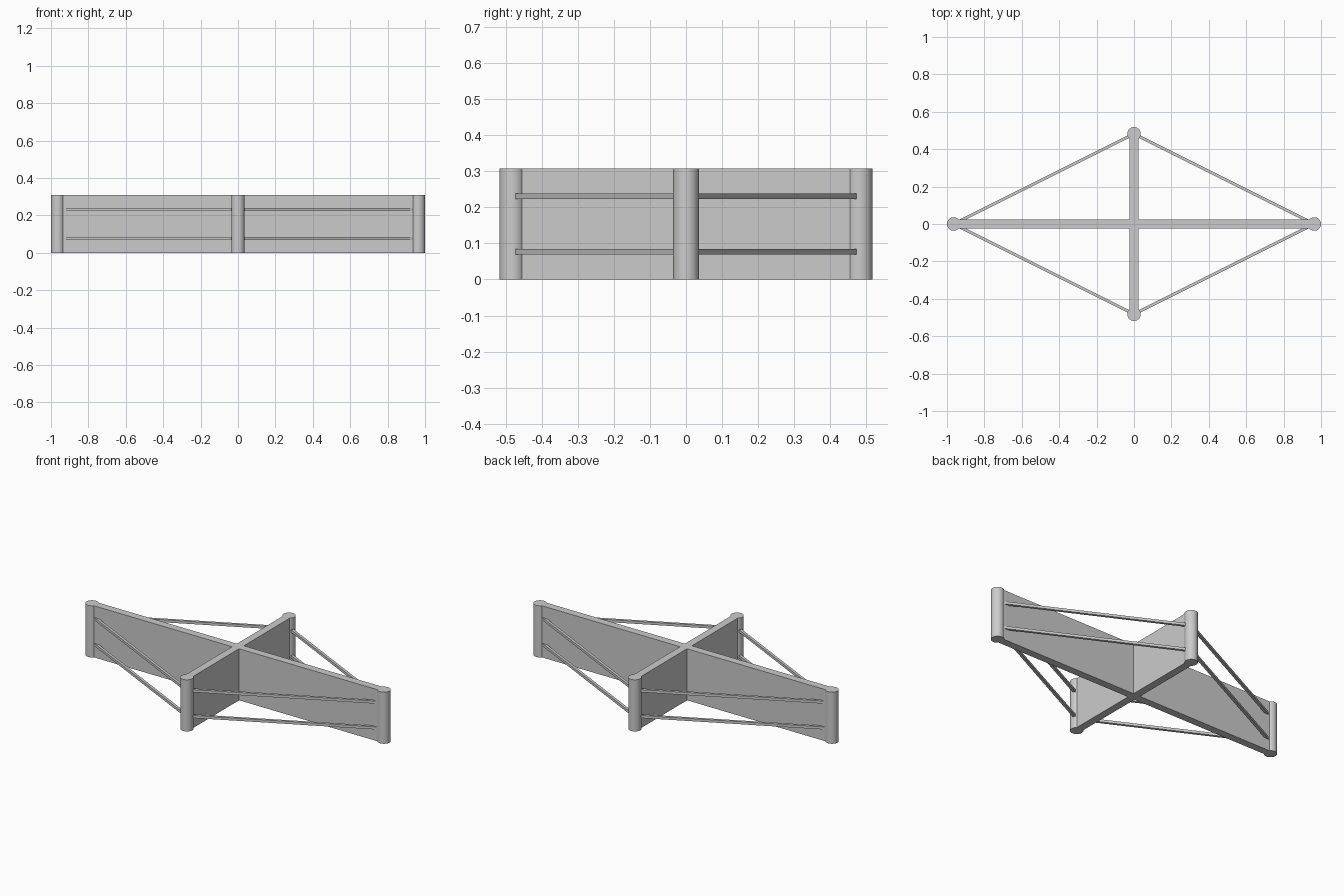
import bpy
import math
from mathutils import Vector

if "Cube" in bpy.data.objects:
    bpy.data.objects.remove(bpy.data.objects["Cube"])

HEIGHT = 0.308
POST_R = 0.036
END_X, END_Y = 0.964, 0.482
WALL = 0.023      # half thickness of the walls
STRUT = 0.0155    # side of the square struts

grey = bpy.data.materials.new("light_grey")
grey.diffuse_color = (0.6, 0.6, 0.6, 1.0)
grey.use_nodes = True
grey.node_tree.nodes["Principled BSDF"].inputs["Base Color"].default_value = grey.diffuse_color


def extrude(name, outline, height):
    """Extrude a flat counter-clockwise outline upward from z = 0."""
    n = len(outline)
    verts = [(x, y, z) for z in (0, height) for x, y in outline]
    faces = [tuple(reversed(range(n))), tuple(range(n, 2 * n))]
    faces += [(i, (i + 1) % n, n + (i + 1) % n, n + i) for i in range(n)]
    mesh = bpy.data.meshes.new(name)
    mesh.from_pydata(verts, [], faces)
    mesh.materials.append(grey)
    obj = bpy.data.objects.new(name, mesh)
    bpy.context.collection.objects.link(obj)
    return obj


# Crossed walls as one plus-shaped solid
w = WALL
extrude("cross_walls", [
    (END_X, -w), (END_X, w), (w, w), (w, END_Y), (-w, END_Y), (-w, w),
    (-END_X, w), (-END_X, -w), (-w, -w), (-w, -END_Y), (w, -END_Y), (w, -w),
], HEIGHT)

# Round posts at the four wall ends
corners = [Vector((END_X, 0)), Vector((0, END_Y)), Vector((-END_X, 0)), Vector((0, -END_Y))]
for side, c in zip(("right", "back", "left", "front"), corners):
    bpy.ops.mesh.primitive_cylinder_add(vertices=48, radius=POST_R, depth=HEIGHT,
                                        location=(c.x, c.y, HEIGHT / 2))
    post = bpy.context.object
    post.name = side + "_post"
    post.data.materials.append(grey)
    bpy.ops.object.shade_smooth_by_angle(angle=math.radians(30))

# Two levels of square struts joining neighbouring posts
for level, z in (("lower", HEIGHT * 0.25), ("upper", HEIGHT * 0.75)):
    for i in range(4):
        a, b = corners[i], corners[(i + 1) % 4]
        d = (b - a).normalized()
        side = Vector((-d.y, d.x)) * STRUT / 2
        strut = extrude(f"{level}_strut_{i + 1}",
                        [a - side, b - side, b + side, a + side], STRUT)
        strut.location.z = z - STRUT / 2
